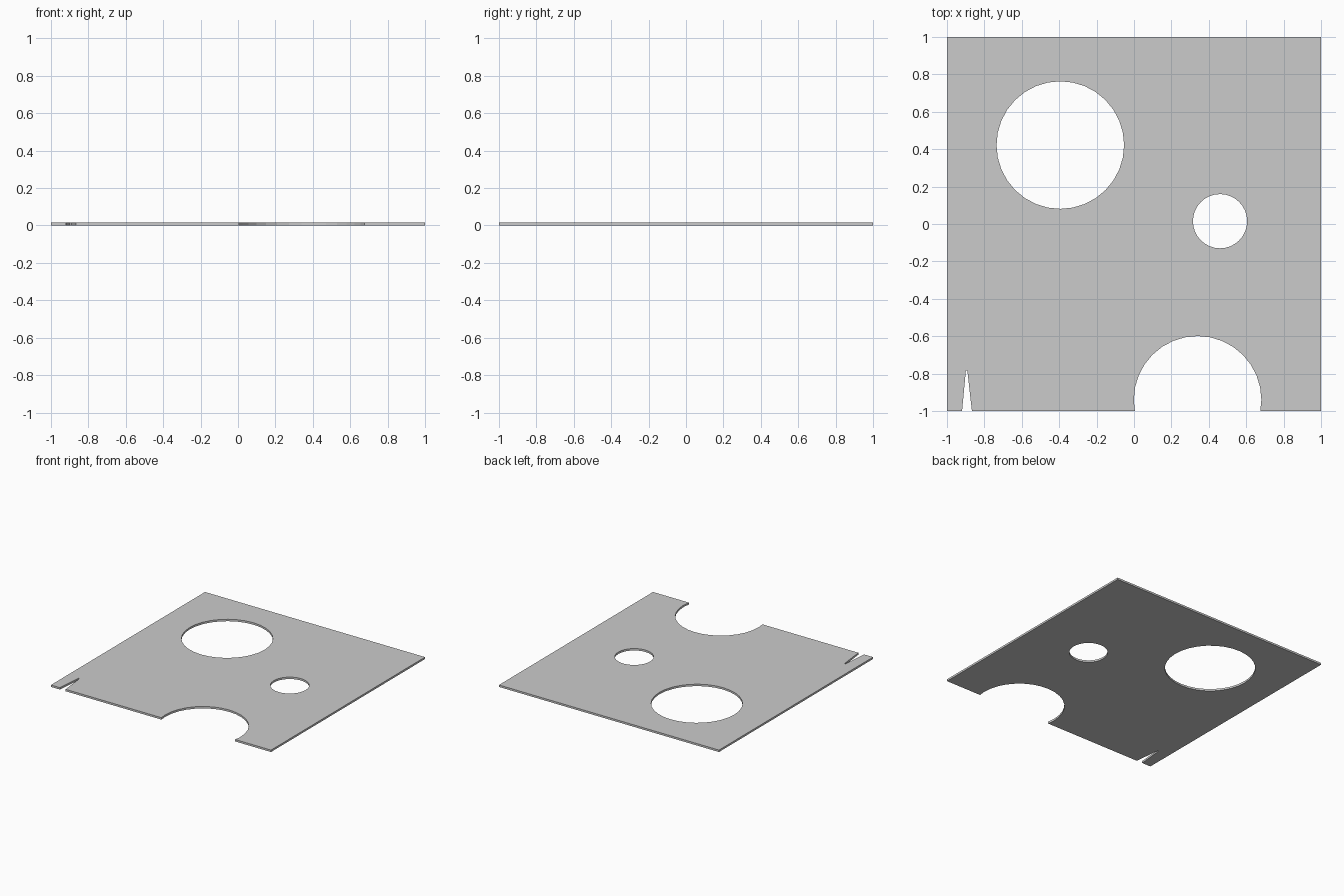
import bpy, bmesh
from math import cos, sin, pi

if "Cube" in bpy.data.objects:
    bpy.data.objects.remove(bpy.data.objects["Cube"])

THICK = 0.016


def prism(name, outline, z0, z1):
    """Extrude a flat outline into a solid."""
    bm = bmesh.new()
    face = bm.faces.new([bm.verts.new((x, y, z0)) for x, y in outline])
    top = bmesh.ops.extrude_face_region(bm, geom=[face])
    verts = [v for v in top["geom"] if isinstance(v, bmesh.types.BMVert)]
    bmesh.ops.translate(bm, verts=verts, vec=(0, 0, z1 - z0))
    bmesh.ops.recalc_face_normals(bm, faces=bm.faces)
    mesh = bpy.data.meshes.new(name)
    bm.to_mesh(mesh)
    bm.free()
    obj = bpy.data.objects.new(name, mesh)
    bpy.context.collection.objects.link(obj)
    return obj


def circle(cx, cy, r, n=32):
    return [(cx + r * cos(2 * pi * i / n), cy + r * sin(2 * pi * i / n)) for i in range(n)]


# Square sheet
plate = prism("plate", [(-1, -1), (1, -1), (1, 1), (-1, 1)], 0, THICK)

# Round holes, edge cut-out and tapered slot
cutouts = {
    "large_hole": circle(-0.394, 0.422, 0.341),
    "small_hole": circle(0.46, 0.015, 0.145),
    "edge_cutout": circle(0.34, -0.94, 0.341),
    "tapered_slot": [(-0.924, -1.05), (-0.861, -1.05), (-0.891, -0.784), (-0.899, -0.784)],
}
cutters = []
for name, outline in cutouts.items():
    cutter = prism(name + "_cutter", outline, -0.1, 0.1)
    cutter.hide_render = True
    mod = plate.modifiers.new(name, "BOOLEAN")
    mod.operation = "DIFFERENCE"
    mod.solver = "EXACT"
    mod.object = cutter
    cutters.append(cutter)

# Apply the cuts and clear the helpers
bpy.context.view_layer.objects.active = plate
for name in cutouts:
    bpy.ops.object.modifier_apply(modifier=name)
for cutter in cutters:
    bpy.data.objects.remove(cutter)
